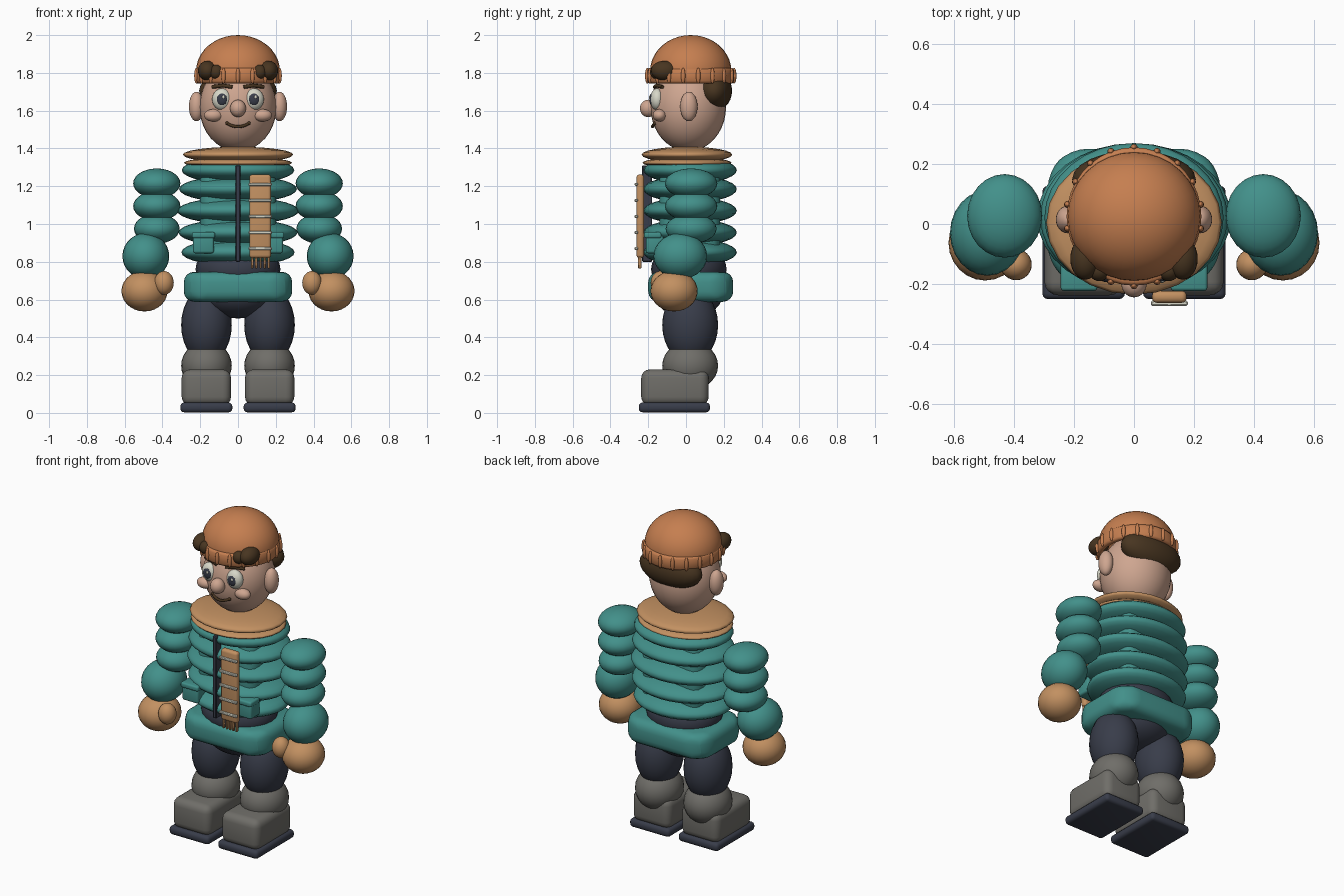
import bpy, bmesh, math
from mathutils import Vector

if "Cube" in bpy.data.objects:
    bpy.data.objects.remove(bpy.data.objects["Cube"])


def mat(name, rgb):
    m = bpy.data.materials.new(name)
    m.diffuse_color = (*rgb, 1)
    m.use_nodes = True
    m.node_tree.nodes["Principled BSDF"].inputs["Base Color"].default_value = m.diffuse_color
    return m


TEAL = mat("teal", (0.055, 0.28, 0.255))
NAVY = mat("navy", (0.04, 0.046, 0.068))
GREY = mat("boot grey", (0.16, 0.155, 0.14))
TAN = mat("tan", (0.54, 0.28, 0.12))
ORANGE = mat("cap orange", (0.56, 0.21, 0.08))
SKIN = mat("skin", (0.62, 0.38, 0.28))
BROWN = mat("dark brown", (0.065, 0.036, 0.015))
CREAM = mat("cream", (0.68, 0.68, 0.58))


def finish(bm, name, m, smooth=True):
    me = bpy.data.meshes.new(name)
    bm.to_mesh(me)
    bm.free()
    me.materials.append(m)
    for p in me.polygons:
        p.use_smooth = smooth
    ob = bpy.data.objects.new(name, me)
    bpy.context.collection.objects.link(ob)
    return ob


def ball(name, m, loc, r, seg=24, rings=14, rot=(0, 0, 0), cut=None):
    bm = bmesh.new()
    bmesh.ops.create_uvsphere(bm, u_segments=seg, v_segments=rings, radius=1)
    bmesh.ops.scale(bm, vec=r, verts=bm.verts)
    if cut is not None:  # remove everything below this world height
        bmesh.ops.bisect_plane(bm, geom=bm.verts[:] + bm.edges[:] + bm.faces[:],
                               plane_co=(0, 0, cut - loc[2]), plane_no=(0, 0, 1), clear_inner=True)
    ob = finish(bm, name, m)
    ob.location, ob.rotation_euler = loc, rot
    return ob


def box(name, m, lo, hi, bevel=0.01, seg=3, edit=None):
    lo, hi = Vector(lo), Vector(hi)
    c, s = (lo + hi) / 2, hi - lo
    bm = bmesh.new()
    bmesh.ops.create_cube(bm, size=1)
    for v in bm.verts:
        v.co = Vector(a * b for a, b in zip(v.co, s)) + c
    if edit:
        edit(bm)
    bmesh.ops.bevel(bm, geom=bm.edges[:], offset=bevel, segments=seg, profile=0.5, affect='EDGES')
    ob = finish(bm, name, m)
    with bpy.context.temp_override(object=ob, active_object=ob, selected_objects=[ob],
                                   selected_editable_objects=[ob]):
        bpy.ops.object.shade_smooth_by_angle(angle=math.radians(40))
    return ob


def tube(name, m, pts, r):
    cu = bpy.data.curves.new(name, 'CURVE')
    cu.dimensions = '3D'
    cu.bevel_depth, cu.bevel_resolution, cu.use_fill_caps = r, 2, True
    sp = cu.splines.new('POLY')
    sp.points.add(len(pts) - 1)
    for p, co in zip(sp.points, pts):
        p.co = (*co, 1)
    cu.materials.append(m)
    ob = bpy.data.objects.new(name, cu)
    bpy.context.collection.objects.link(ob)
    return ob


# Legs, boots, arms and paired face parts
for side, s in (("left", 1), ("right", -1)):
    def b(name, m, loc, r, rot=(0, 0, 0), **k):
        return ball(f"{side}_{name}", m, (s * loc[0], loc[1], loc[2]), r,
                    rot=(rot[0], s * rot[1], s * rot[2]), **k)

    def bx(name, m, lo, hi, *a, **k):
        x = sorted((s * lo[0], s * hi[0]))
        return box(f"{side}_{name}", m, (x[0], *lo[1:]), (x[1], *hi[1:]), *a, **k)

    b("thigh", NAVY, (0.167, 0.022, 0.465), (0.134, 0.148, 0.2))
    b("boot_cuff", GREY, (0.167, 0.022, 0.25), (0.134, 0.148, 0.13))
    bx("boot_foot", GREY, (0.037, -0.237, 0.04), (0.298, 0.12, 0.23), 0.045, 4)
    bx("boot_sole", NAVY, (0.03, -0.25, 0.003), (0.305, 0.127, 0.055), 0.02, 3)
    for i, (z, r) in enumerate(((1.215, 0.125), (1.095, 0.125), (0.975, 0.121))):
        b(f"sleeve_puff_{i + 1}", TEAL, (0.43, 0.027, z), (r, r + 0.014, 0.079))
    b("forearm", TEAL, (0.488, -0.03, 0.83), (0.124, 0.142, 0.122))
    b("mitten", TAN, (0.495, -0.063, 0.645), (0.122, 0.125, 0.108))
    b("thumb", TAN, (0.392, -0.135, 0.688), (0.052, 0.052, 0.063))
    # jacket pocket
    bx("pocket", TEAL, (0.128, -0.213, 0.845), (0.238, -0.12, 0.945), 0.012)
    bx("pocket_flap", TEAL, (0.122, -0.222, 0.925), (0.244, -0.13, 0.957), 0.01)
    # face
    b("ear", SKIN, (0.22, 0.015, 1.622), (0.04, 0.046, 0.078))
    b("cheek", SKIN, (0.13, -0.14, 1.575), (0.05, 0.036, 0.033))
    b("eye", CREAM, (0.085, -0.152, 1.66), (0.052, 0.038, 0.058))
    b("iris", NAVY, (0.085, -0.181, 1.66), (0.028, 0.013, 0.032))
    ball(f"{side}_eye_glint", CREAM, (s * 0.085 + 0.008, -0.192, 1.672), (0.008, 0.004, 0.009), 10, 6)
    tube(f"{side}_eyebrow", BROWN, [(s * x, y, z) for x, y, z in
         ((0.03, -0.166, 1.725), (0.08, -0.155, 1.733), (0.135, -0.125, 1.726))], 0.01)
    # front curls
    b("curl_large", BROWN, (0.162, -0.115, 1.812), (0.05, 0.07, 0.052))
    b("curl_small", BROWN, (0.115, -0.155, 1.805), (0.036, 0.035, 0.038))

# Trousers
ball("pelvis", NAVY, (0, 0.015, 0.63), (0.2, 0.18, 0.13))
ball("waist", NAVY, (0, 0.015, 0.76), (0.225, 0.2, 0.14))

# Jacket hem: rounded block with cut corners


def cut_corners(bm):
    upright = [e for e in bm.edges
               if abs((e.verts[0].co - e.verts[1].co).z) > 0.1]
    bmesh.ops.bevel(bm, geom=upright, offset=0.075, segments=1, affect='EDGES')


box("jacket_hem", TEAL, (-0.287, -0.2, 0.588), (0.287, 0.25, 0.747), 0.055, 4, cut_corners)

# Quilted jacket rings
for i, (z, r) in enumerate(((0.85, 0.3), (0.955, 0.315), (1.07, 0.322), (1.185, 0.312), (1.285, 0.298))):
    ball(f"jacket_ring_{i + 1}", TEAL, (0, 0.022, z), (r, 0.247, 0.072), 32, 14)
box("jacket_core", TEAL, (-0.2, -0.14, 0.83), (0.2, 0.18, 1.3), 0.06)
box("zipper", NAVY, (-0.012, -0.232, 0.8), (0.012, -0.18, 1.31), 0.004, 1)

# Scarf: collar, hanging end, stripes and fringe
ball("scarf_collar_top", TAN, (0, 0.005, 1.367), (0.292, 0.24, 0.042), 24, 12)
ball("scarf_collar_bottom", TAN, (0, 0.005, 1.324), (0.286, 0.235, 0.03), 24, 12)
box("scarf_end", TAN, (0.06, -0.262, 0.82), (0.175, -0.222, 1.262), 0.016)
for i in range(5):
    z = 1.21 - i * 0.085
    box(f"scarf_stripe_{i + 1}", CREAM, (0.056, -0.272, z - 0.008), (0.179, -0.255, z + 0.008), 0.004, 1)
    x = 0.075 + i * 0.022
    box(f"scarf_fringe_{i + 1}", TAN, (x - 0.006, -0.253, 0.765), (x + 0.006, -0.235, 0.83), 0.003, 1)

# Head
ball("head", SKIN, (0, 0.012, 1.62), (0.204, 0.2, 0.235), 32, 20)
ball("nose", SKIN, (0, -0.2, 1.612), (0.042, 0.044, 0.046))
mouth = []
for i in range(9):
    t = i / 4 - 1
    mouth.append((0.058 * t, -0.178 + 0.012 * t * t, 1.515 + 0.018 * t * t))
tube("mouth", BROWN, mouth, 0.008)
for s in (1, -1):
    ball("mouth_corner", BROWN, (s * 0.058, -0.166, 1.533), (0.01, 0.01, 0.01), 10, 6)
ball("back_hair", BROWN, (0, 0.148, 1.705), (0.206, 0.096, 0.108))

# Knitted cap: dome, brim band and ribs
ball("cap_dome", ORANGE, (0, 0.025, 1.81), (0.222, 0.215, 0.19), 32, 20, cut=1.76)
bm = bmesh.new()
N = 36
profile = ((0.2, 1.745), (0.222, 1.745), (0.23, 1.757), (0.23, 1.813), (0.222, 1.825), (0.2, 1.825))
rings = [[bm.verts.new((r * 0.975 * math.cos(a), 0.025 + r * math.sin(a), z)) for r, z in profile]
         for a in (2 * math.pi * k / N for k in range(N))]
for k in range(N):
    p, q = rings[k], rings[(k + 1) % N]
    for j in range(len(profile)):
        n = (j + 1) % len(profile)
        bm.faces.new((p[j], q[j], q[n], p[n]))
bmesh.ops.recalc_face_normals(bm, faces=bm.faces)
finish(bm, "cap_band", ORANGE)
for k in range(18):
    a = math.radians(90 + 20 * k)
    ball(f"cap_rib_{k + 1}", ORANGE, (0.224 * math.cos(a), 0.025 + 0.23 * math.sin(a), 1.785),
         (0.012, 0.012, 0.042), 10, 8)
